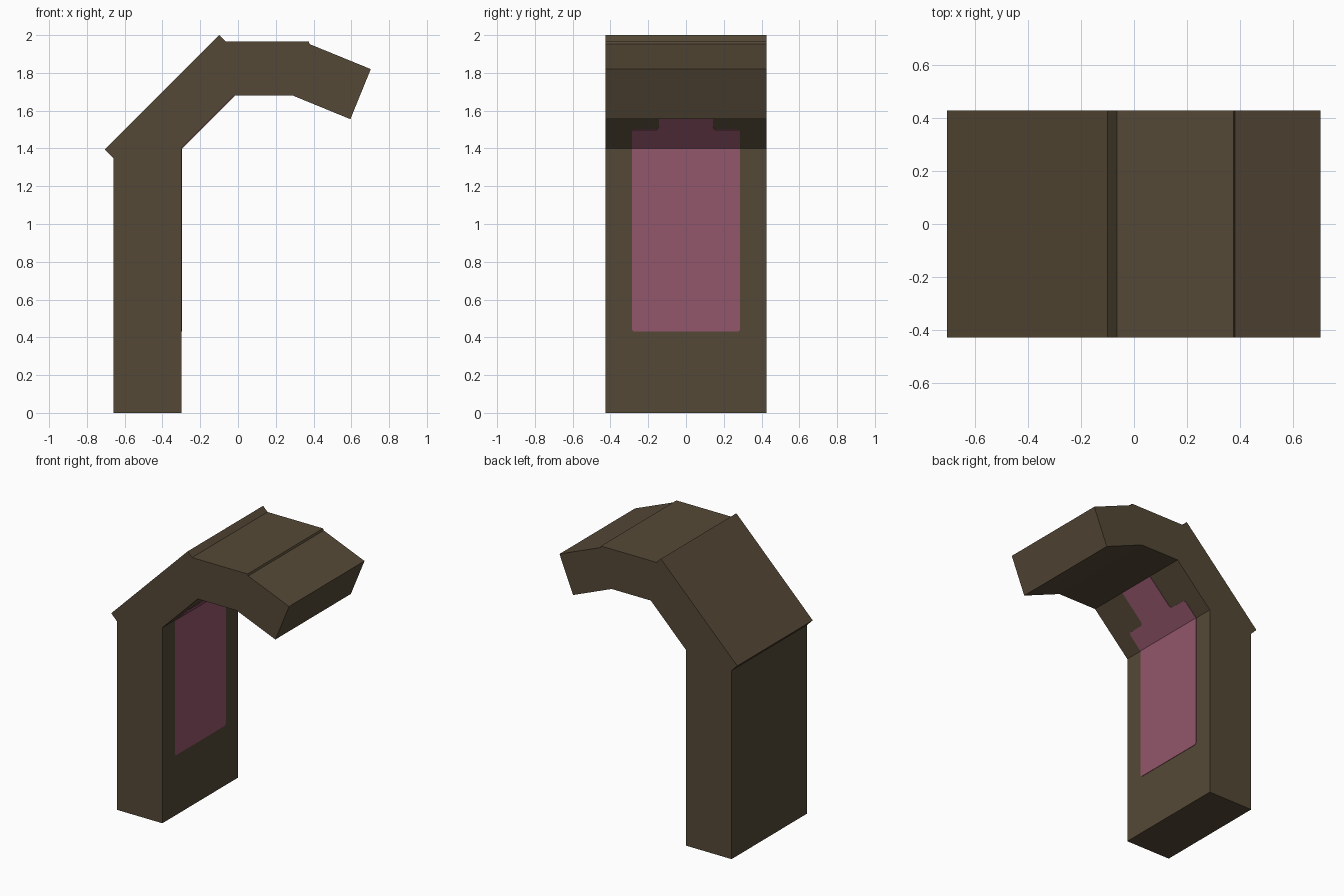
import bpy
import bmesh
from mathutils import Vector

cube = bpy.data.objects.get("Cube")
if cube:
    bpy.data.objects.remove(cube, do_unlink=True)


def make_material(name, rgb):
    mat = bpy.data.materials.new(name)
    mat.use_nodes = True
    colour = (*rgb, 1)
    mat.diffuse_color = colour
    mat.node_tree.nodes["Principled BSDF"].inputs["Base Color"].default_value = colour
    return mat


def prism(name, points, depth, mat):
    """Extrude a planar outline along a depth vector."""
    bm = bmesh.new()
    face = bm.faces.new([bm.verts.new(p) for p in points])
    extruded = bmesh.ops.extrude_face_region(bm, geom=[face])["geom"]
    moved = [v for v in extruded if isinstance(v, bmesh.types.BMVert)]
    bmesh.ops.translate(bm, verts=moved, vec=depth)
    bmesh.ops.recalc_face_normals(bm, faces=bm.faces)
    mesh = bpy.data.meshes.new(name)
    bm.to_mesh(mesh)
    bm.free()
    mesh.materials.append(mat)
    obj = bpy.data.objects.new(name, mesh)
    bpy.context.collection.objects.link(obj)
    return obj


def plate(name, half_outline, origin, up, normal, mat):
    """Thin plate on the inner face, mirrored from (half width, height) pairs."""
    outline = half_outline + [(-y, s) for y, s in reversed(half_outline)]
    side = Vector((0, 1, 0))
    points = [origin + side * y + up * s - normal * 0.002 for y, s in outline]
    return prism(name, points, normal * 0.005, mat)


brown = make_material("dark brown", (0.091, 0.066, 0.037))
pink = make_material("dusty pink", (0.296, 0.095, 0.147))

# Hooked body: upright post, slanted shoulder, flat top and drooping tip
half_width = 0.427
profile = [
    (-0.66, 0), (-0.30, 0), (-0.30, 1.40), (-0.02, 1.68), (0.29, 1.68),
    (0.595, 1.555), (0.703, 1.82), (0.38, 1.952), (0.375, 1.965),
    (-0.065, 1.965), (-0.10, 2.0), (-0.705, 1.395), (-0.66, 1.35),
]
prism("hooked_body", [(x, -half_width, z) for x, z in profile],
      Vector((0, half_width * 2, 0)), brown)

# Pink panel on the post, with clipped lower corners
bend = Vector((-0.30, 0, 1.40))
plate("post_panel", [(0.275, -0.97), (0.287, -0.958), (0.287, 0)],
      bend, Vector((0, 0, 1)), Vector((1, 0, 0)), pink)

# Panel continues up the slanted underside and narrows to a strip
plate("shoulder_panel",
      [(0.287, 0), (0.287, 0.125), (0.275, 0.142), (0.155, 0.142),
       (0.143, 0.159), (0.143, 0.396)],
      bend, Vector((1, 0, 1)).normalized(), Vector((1, 0, -1)).normalized(), pink)
